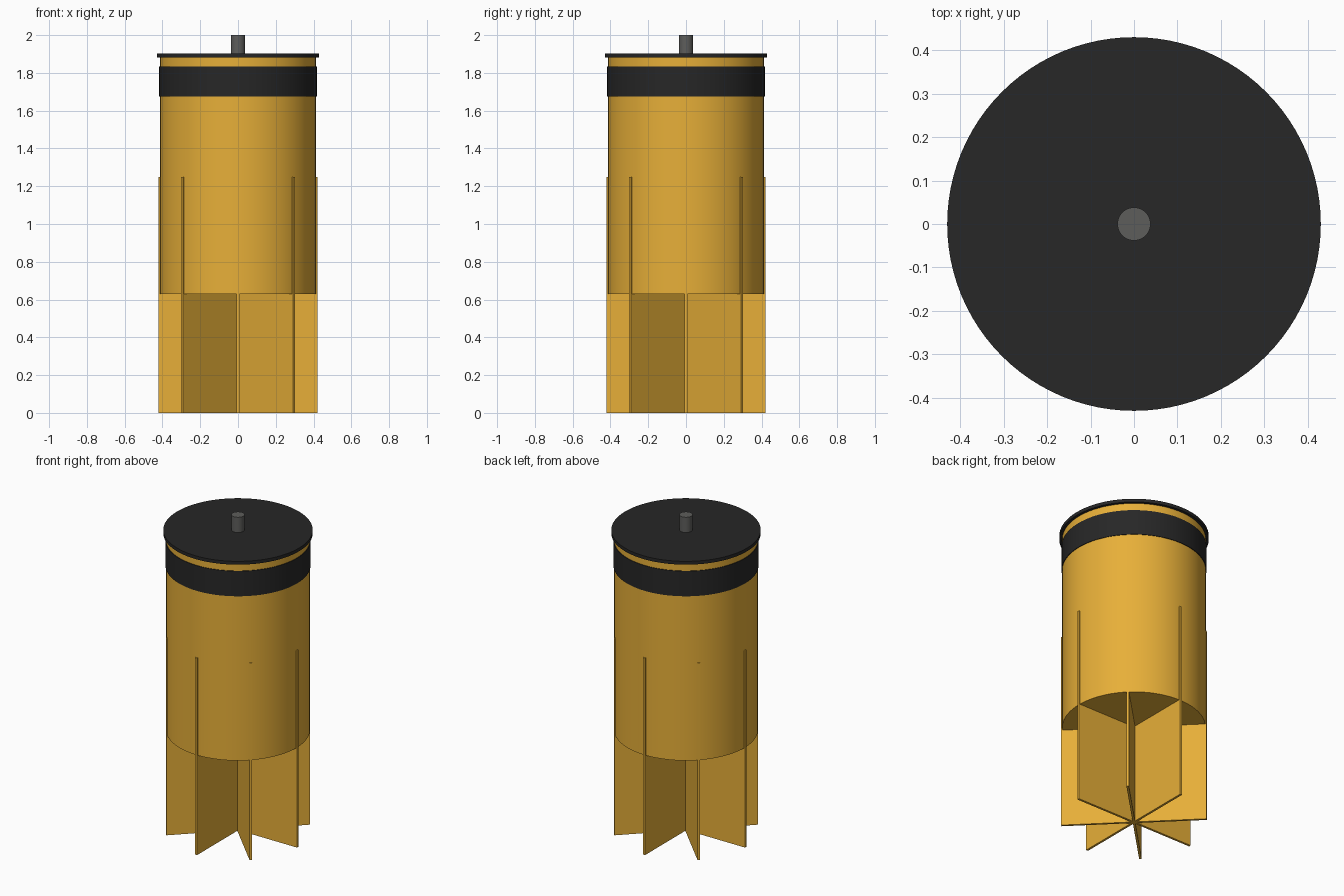
import bpy, bmesh
from math import cos, sin, pi, radians

if "Cube" in bpy.data.objects:
    bpy.data.objects.remove(bpy.data.objects["Cube"])


def material(name, rgb):
    m = bpy.data.materials.new(name)
    m.diffuse_color = (*rgb, 1)
    m.use_nodes = True
    m.node_tree.nodes["Principled BSDF"].inputs["Base Color"].default_value = m.diffuse_color
    return m


AMBER = material("amber", (0.80, 0.43, 0.04))
BLACK = material("black", (0.02, 0.02, 0.02))
GREY = material("dark_grey", (0.11, 0.11, 0.105))


def cylinder(name, radius, z0, z1, mat, sides=96):
    bpy.ops.mesh.primitive_cylinder_add(vertices=sides, radius=radius, depth=z1 - z0,
                                        location=(0, 0, (z0 + z1) / 2))
    ob = bpy.context.object
    ob.name = name
    ob.data.materials.append(mat)
    bpy.ops.object.shade_smooth_by_angle(angle=radians(30))
    return ob


def star_fins(name, count, reach, thick, height, mat):
    """Plates radiating from the axis, extruded from one star outline."""
    bm = bmesh.new()
    h = thick / 2
    notch = h / sin(pi / count)
    outline = []
    for i in range(count):
        a = 2 * pi * i / count
        for s in (-h, h):
            outline.append((reach * cos(a) - s * sin(a), reach * sin(a) + s * cos(a)))
        b = a + pi / count
        outline.append((notch * cos(b), notch * sin(b)))
    face = bm.faces.new([bm.verts.new((x, y, 0)) for x, y in outline])
    ext = bmesh.ops.extrude_face_region(bm, geom=[face], use_keep_orig=True)
    verts = [v for v in ext["geom"] if isinstance(v, bmesh.types.BMVert)]
    bmesh.ops.translate(bm, verts=verts, vec=(0, 0, height))
    bmesh.ops.recalc_face_normals(bm, faces=bm.faces)
    me = bpy.data.meshes.new(name)
    bm.to_mesh(me)
    bm.free()
    me.materials.append(mat)
    ob = bpy.data.objects.new(name, me)
    bpy.context.collection.objects.link(ob)
    return ob


# Main drum with closed bottom
cylinder("body", 0.413, 0.63, 1.885, AMBER)
# Dark band near the top
cylinder("band", 0.417, 1.675, 1.835, BLACK)
# Overhanging lid and the peg on it
cylinder("lid", 0.43, 1.882, 1.903, BLACK)
cylinder("peg", 0.038, 1.89, 2.0, GREY, 48)
# Eight radial fins standing on the ground
star_fins("fins", 8, 0.42, 0.014, 1.25, AMBER)
